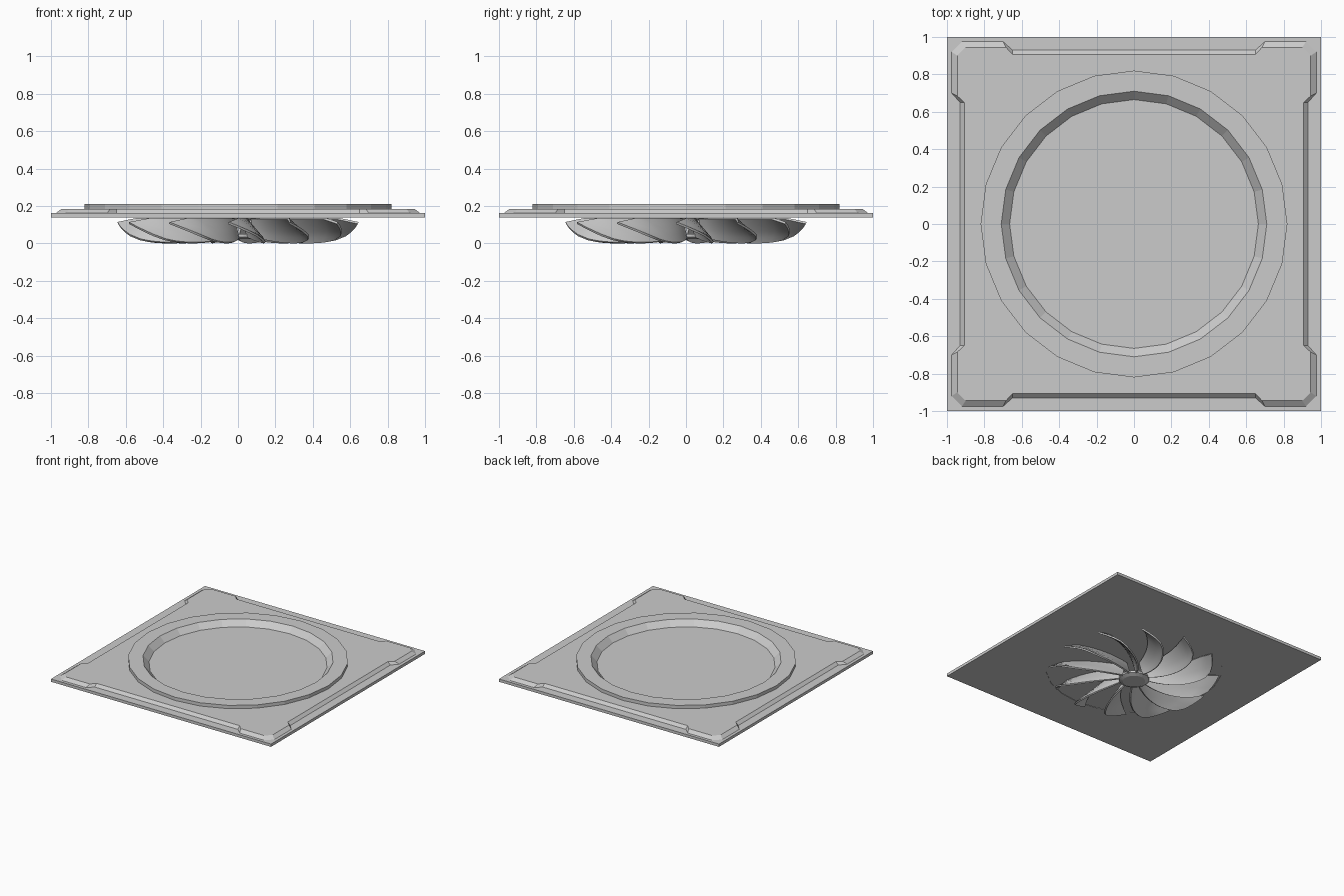
import bpy, bmesh
from math import sin, cos, radians, pi

if "Cube" in bpy.data.objects:
    bpy.data.objects.remove(bpy.data.objects["Cube"])


def make_object(name, bm):
    bmesh.ops.recalc_face_normals(bm, faces=bm.faces)
    mesh = bpy.data.meshes.new(name)
    bm.to_mesh(mesh)
    bm.free()
    ob = bpy.data.objects.new(name, mesh)
    bpy.context.collection.objects.link(ob)
    return ob


def loop(bm, pts, z):
    return [bm.verts.new((x, y, z)) for x, y in pts]


def skin(bm, a, b):
    n = len(a)
    for i in range(n):
        bm.faces.new((a[i], a[(i + 1) % n], b[(i + 1) % n], b[i]))


def circle(r, n=24):
    return [(r * cos(2 * pi * i / n), r * sin(2 * pi * i / n)) for i in range(n)]


def fill_between(bm, a, b):
    # flat face area between an outline and a hole
    edges = []
    for l in (a, b):
        for i in range(len(l)):
            v, w = l[i], l[(i + 1) % len(l)]
            edges.append(bm.edges.get((v, w)) or bm.edges.new((v, w)))
    bmesh.ops.triangle_fill(bm, edges=edges, use_beauty=True, use_dissolve=False)


def panel_outline(edge, recess, cut, shoulder):
    # one quarter of the notched outline, turned four times
    quarter = [(recess, 0.65), (edge, shoulder), (edge, cut),
               (cut, edge), (shoulder, edge), (0.65, recess)]
    pts = []
    for k in range(4):
        c, s = (1, 0, -1, 0)[k], (0, 1, 0, -1)[k]
        pts += [(x * c - y * s, x * s + y * c) for x, y in quarter]
    return pts


BOTTOM, PLATE, FLOOR, PANEL, RIM = 0.138, 0.161, 0.165, 0.183, 0.21

# square plate with notched panel, raised ring and recessed floor
bm = bmesh.new()
square = [(1, -1), (1, 1), (-1, 1), (-1, -1)]
low, high = loop(bm, square, BOTTOM), loop(bm, square, PLATE)
skin(bm, low, high)
p0 = loop(bm, panel_outline(0.975, 0.93, 0.92, 0.70), PLATE)
p1 = loop(bm, panel_outline(0.945, 0.907, 0.90, 0.685), PANEL)
skin(bm, p0, p1)
r0, r1 = loop(bm, circle(0.82), PANEL), loop(bm, circle(0.82), RIM)
i1, i0 = loop(bm, circle(0.71), RIM), loop(bm, circle(0.665), FLOOR)
skin(bm, r0, r1)
skin(bm, r1, i1)
skin(bm, i1, i0)
bm.faces.new(i0)
fill_between(bm, high, p0)
fill_between(bm, p1, r0)
# shallow round step on the underside
u0, u1 = loop(bm, circle(0.665), BOTTOM), loop(bm, circle(0.665), BOTTOM + 0.003)
fill_between(bm, low, u0)
skin(bm, u0, u1)
bm.faces.new(u1)
make_object("base_plate", bm)

# hub under the blades
bm = bmesh.new()
rings = [loop(bm, circle(r), z) for r, z in
         ((0.115, 0.05), (0.115, 0.035), (0.085, 0.022))]
skin(bm, rings[0], rings[1])
skin(bm, rings[1], rings[2])
bm.faces.new(rings[0])
bm.faces.new(rings[2])
make_object("fan_hub", bm)

# twelve swept, pitched fan blades
NU, NV = 10, 4
bm = bmesh.new()
for k in range(12):
    grid = []
    for i in range(NU + 1):
        u = i / NU
        z_low = 0.035 * (1 - u) ** 3 + 0.005 + 0.02 * u ** 6
        z_top = 0.132 - 0.022 * max(0, (u - 0.8) / 0.2)
        width = 0.025 + 0.185 * u
        row = []
        for j in range(NV + 1):
            v = j / NV
            r = 0.10 + u * (0.44 + 0.105 * v ** 0.6)
            a = radians(30 * k - 16 * u ** 1.5) - width * v ** 1.15 / r
            row.append(bm.verts.new((r * cos(a), r * sin(a),
                                     z_low + (z_top - z_low) * v)))
        grid.append(row)
    for i in range(NU):
        for j in range(NV):
            bm.faces.new((grid[i][j], grid[i + 1][j],
                          grid[i + 1][j + 1], grid[i][j + 1]))
blades = make_object("fan_blades", bm)
mod = blades.modifiers.new("thickness", 'SOLIDIFY')
mod.thickness = 0.012
mod.offset = 0
bpy.context.view_layer.objects.active = blades
blades.select_set(True)
bpy.ops.object.modifier_apply(modifier=mod.name)
bpy.ops.object.shade_smooth_by_angle(angle=radians(35))

# stand the lowest point on the ground
lowest = min(v.co.z for v in blades.data.vertices)
for v in blades.data.vertices:
    v.co.z -= lowest * max(0, 1 - v.co.z / BOTTOM)
